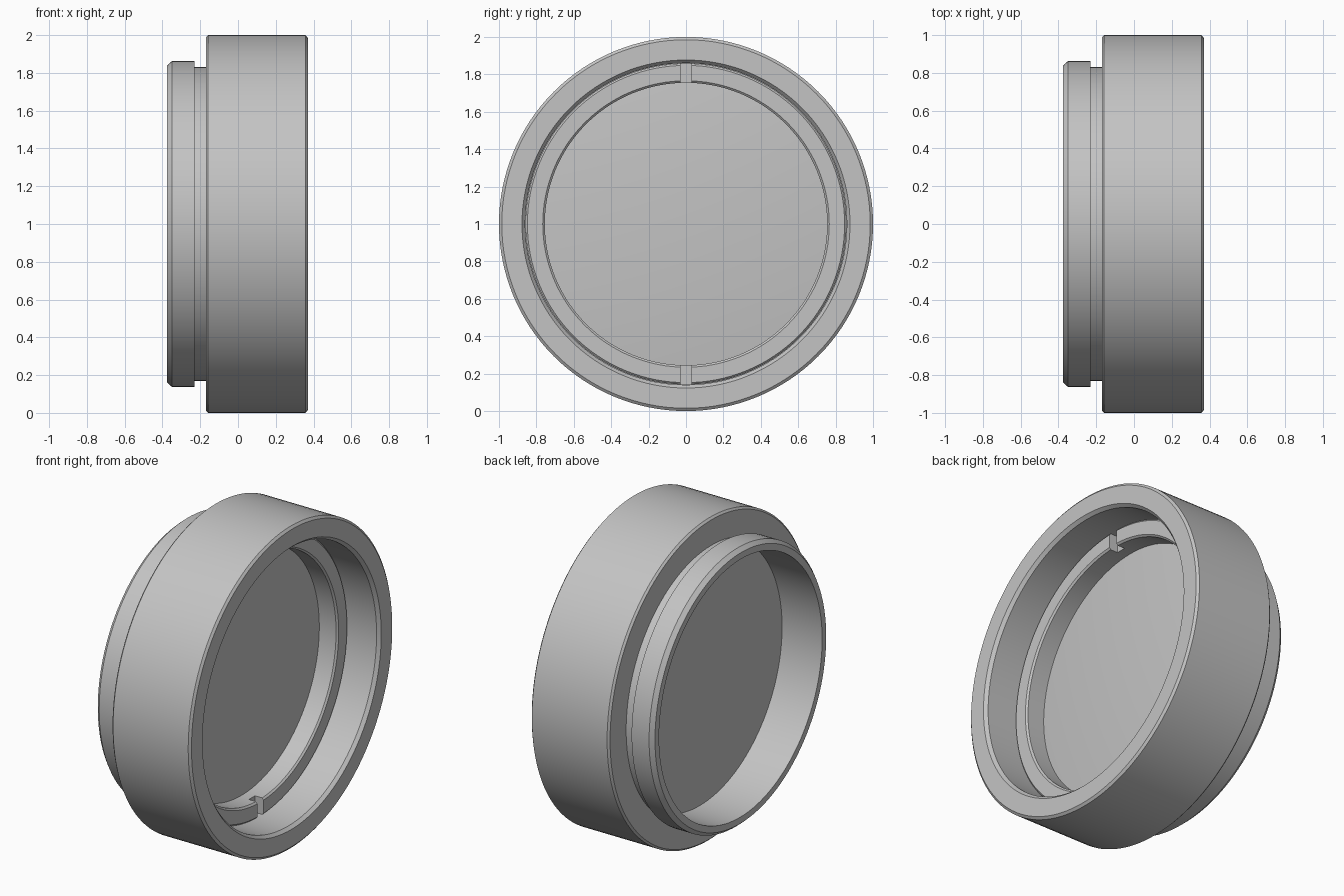
import bpy, bmesh, math
from mathutils import Matrix, Vector

old = bpy.data.objects.get("Cube")
if old:
    bpy.data.objects.remove(old, do_unlink=True)

grey = bpy.data.materials.new("plain grey")
grey.use_nodes = True
COLOUR = (0.55, 0.55, 0.55, 1)
grey.diffuse_color = COLOUR
grey.node_tree.nodes["Principled BSDF"].inputs["Base Color"].default_value = COLOUR

SEGMENTS = 128


def finish(name, bm):
    """Turn a bmesh into a shaded object centred on the optical axis."""
    bmesh.ops.remove_doubles(bm, verts=bm.verts, dist=1e-5)
    bmesh.ops.recalc_face_normals(bm, faces=bm.faces)
    mesh = bpy.data.meshes.new(name)
    bm.to_mesh(mesh)
    bm.free()
    mesh.materials.append(grey)
    obj = bpy.data.objects.new(name, mesh)
    obj.location.z = 1
    bpy.context.collection.objects.link(obj)
    return obj


def lathe(name, profile, closed=True):
    """Revolve (x, radius) points round the x axis."""
    bm = bmesh.new()
    verts = [bm.verts.new((x, 0, r)) for x, r in profile]
    pairs = list(zip(verts, verts[1:]))
    if closed:
        pairs.append((verts[-1], verts[0]))
    edges = [bm.edges.new(p) for p in pairs]
    bmesh.ops.spin(bm, geom=verts + edges, cent=(0, 0, 0), axis=(1, 0, 0),
                   angle=math.tau, steps=SEGMENTS, use_duplicate=False)
    return finish(name, bm)


def smooth(obj):
    bpy.ops.object.select_all(action='DESELECT')
    obj.select_set(True)
    bpy.context.view_layer.objects.active = obj
    bpy.ops.object.shade_smooth_by_angle(angle=math.radians(30))


# Housing: wide barrel, neck and rear flange around a stepped bore
housing = lathe("housing", [
    (-0.375, 0.80), (-0.375, 0.84), (-0.35, 0.862), (-0.23, 0.862),
    (-0.23, 0.83), (-0.17, 0.83), (-0.17, 0.988), (-0.158, 1.0),
    (0.358, 1.0), (0.37, 0.985), (0.37, 0.877), (0.35, 0.86),
    (-0.10, 0.86), (-0.10, 0.80)])

# Lens: flat back, gently domed front
LENS_R, SAG = 0.85, 0.045
dome = [(0.02 + SAG * (1 - t * t), LENS_R * t) for t in (i / 12 for i in range(12, -1, -1))]
lens = lathe("lens", [(-0.10, 0), (-0.10, LENS_R)] + dome, closed=False)

# Retaining ring with a small inner bevel
ring = lathe("retaining_ring", [
    (0.03, 0.755), (0.145, 0.755), (0.155, 0.766),
    (0.155, 0.848), (0.145, 0.858), (0.03, 0.858)])

# Two spanner slots cut into the ring face
bm = bmesh.new()
for side in (-1, 1):
    bmesh.ops.create_cube(bm, size=1, matrix=Matrix.Translation(Vector((0.145, 0, side * 0.81)))
                          @ Matrix.Diagonal((0.10, 0.06, 0.2, 1)))
cutter = finish("slot_cutter", bm)
cutter.hide_render = True
cutter.hide_viewport = True
cut = ring.modifiers.new("slots", 'BOOLEAN')
cut.operation = 'DIFFERENCE'
cut.object = cutter
cut.solver = 'EXACT'

# Apply the cut, then remove the helper
bpy.context.view_layer.update()
cut_mesh = bpy.data.meshes.new_from_object(
    ring.evaluated_get(bpy.context.evaluated_depsgraph_get()))
ring.modifiers.clear()
ring.data = cut_mesh
bpy.data.objects.remove(cutter, do_unlink=True)

for part in (housing, lens, ring):
    smooth(part)
